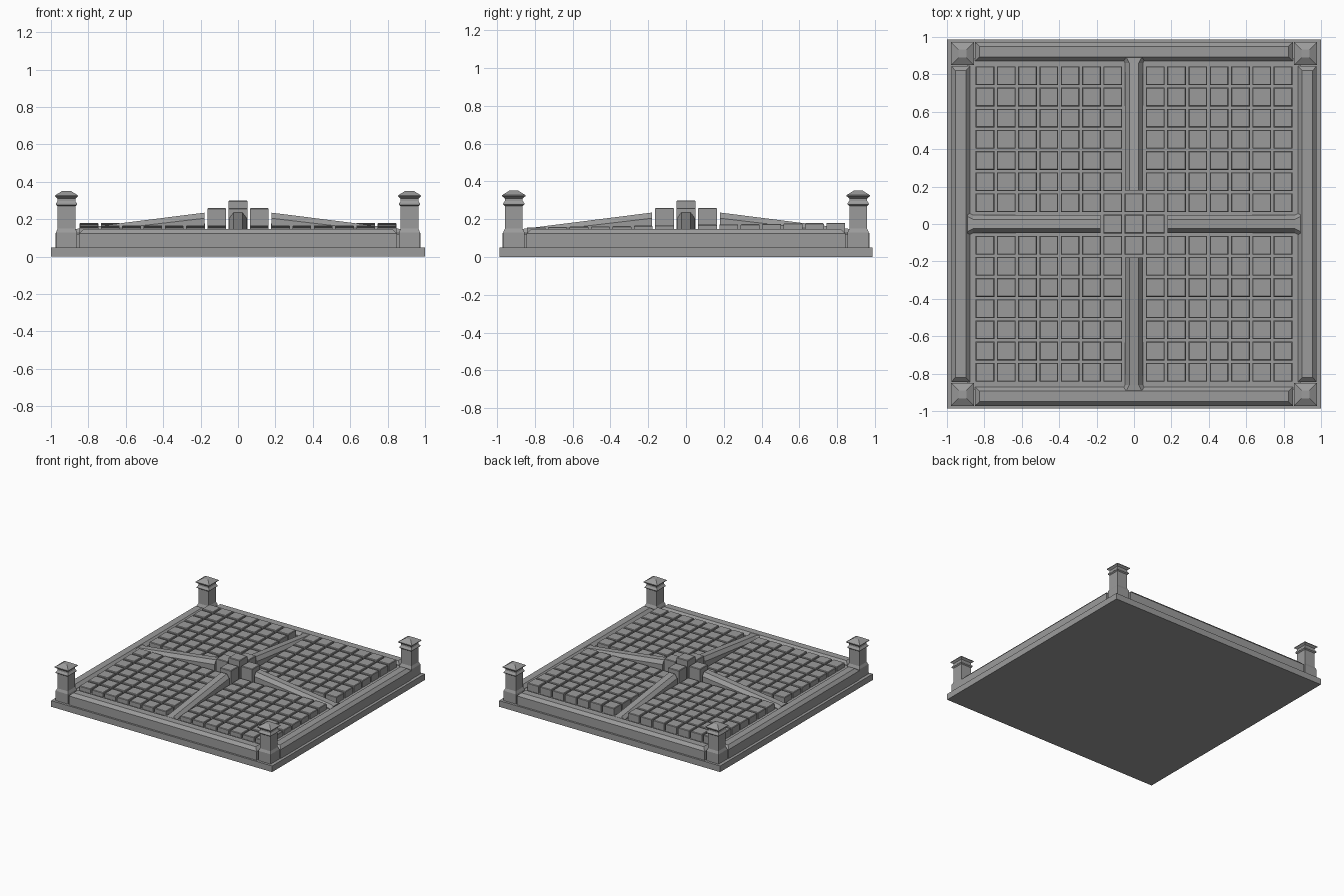
import bpy, bmesh
from math import radians
from mathutils import Matrix

if "Cube" in bpy.data.objects:
    bpy.data.objects.remove(bpy.data.objects["Cube"])

grey = bpy.data.materials.new("dark_grey")
grey.diffuse_color = (.33, .33, .33, 1)
grey.use_nodes = True
grey.node_tree.nodes["Principled BSDF"].inputs["Base Color"].default_value = grey.diffuse_color


def loft(bm, rings):
    """Bridge equal-length point rings and cap both ends."""
    vs = [[bm.verts.new(p) for p in r] for r in rings]
    n = len(vs[0])
    for a, b in zip(vs, vs[1:]):
        for i in range(n):
            j = (i + 1) % n
            bm.faces.new((a[i], a[j], b[j], b[i]))
    bm.faces.new(vs[0][::-1])
    bm.faces.new(vs[-1])


def stack(bm, cx, cy, sections):
    """Rectangular stack: sections are (half x, half y, z)."""
    loft(bm, [[(cx - a, cy - b, z), (cx + a, cy - b, z), (cx + a, cy + b, z), (cx - a, cy + b, z)]
              for a, b, z in sections])


def finish(bm, name):
    bmesh.ops.recalc_face_normals(bm, faces=bm.faces)
    me = bpy.data.meshes.new(name)
    bm.to_mesh(me)
    bm.free()
    me.materials.append(grey)
    ob = bpy.data.objects.new(name, me)
    bpy.context.collection.objects.link(ob)
    return ob


def block(bm, cx, cy, top):
    stack(bm, cx, cy, [(.05, .05, .115), (.05, .05, top - .004), (.046, .046, top)])


PX, PY = .1138, .1132      # tile pitch

# base slab and raised bed
bm = bmesh.new()
stack(bm, 0, 0, [(1, .987, 0), (1, .987, .05)])
finish(bm, "base_slab")
bm = bmesh.new()
stack(bm, 0, 0, [(.89, .885, .045), (.89, .885, .12)])
finish(bm, "bed")

# chamfered border rails
for s, side in ((-1, "front"), (1, "back")):
    bm = bmesh.new()
    stack(bm, 0, s * .922, [(.85, .05, .045), (.85, .05, .123), (.825, .028, .147)])
    finish(bm, side + "_rail")
for s, side in ((-1, "left"), (1, "right")):
    bm = bmesh.new()
    stack(bm, s * .927, 0, [(.05, .845, .045), (.05, .845, .123), (.028, .82, .147)])
    finish(bm, side + "_rail")

# corner posts with stepped caps
POST = [(.056, .045), (.056, .13), (.047, .15), (.047, .27), (.056, .277), (.056, .284),
        (.047, .297), (.047, .31), (.062, .322), (.062, .327), (.022, .352)]
for sx in (-1, 1):
    for sy in (-1, 1):
        bm = bmesh.new()
        stack(bm, sx * .917, sy * .911, [(r, r, z) for r, z in POST])
        finish(bm, "corner_post")

# sloping arms from the rails up to the centre
ARM = [(.18, .047, .025, .205, .235), (.86, .047, .025, .125, .149), (.89, .065, .04, .121, .146)]
for k in range(4):
    bm = bmesh.new()
    loft(bm, [[(d, -w, .1), (d, w, .1), (d, w, zs), (d, t, zt), (d, -t, zt), (d, -w, zs)]
              for d, w, t, zs, zt in ARM])
    bm.transform(Matrix.Rotation(radians(90 * k), 4, 'Z'))
    finish(bm, "sloping_arm")

# four tile fields, rising gently towards the back
bm = bmesh.new()
for i in range(-7, 8):
    for j in range(-7, 8):
        if i and j:
            block(bm, i * PX, j * PY, .169 + .0017 * j)
finish(bm, "tiles")

# central cross of blocks
bm = bmesh.new()
block(bm, 0, 0, .30)
for k in (-1, 1):
    block(bm, k * PX, 0, .26)
    block(bm, 0, k * PY, .26)
finish(bm, "centre_blocks")
